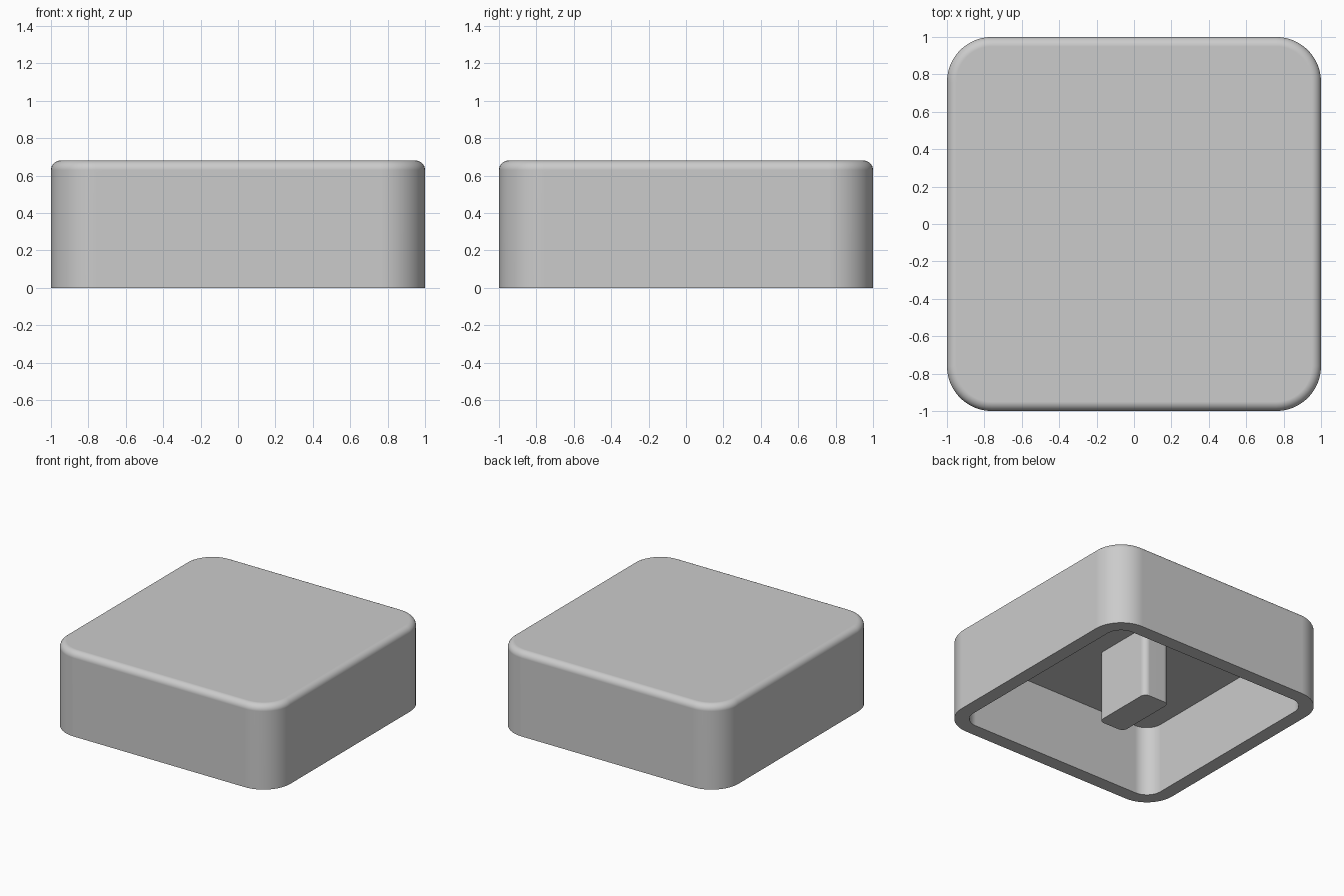
import bpy
import bmesh
from math import sin, cos, pi, radians

cube = bpy.data.objects.get("Cube")
if cube:
    bpy.data.objects.remove(cube, do_unlink=True)

HEIGHT, RADIUS, FILLET = 0.68, 0.24, 0.05
WALL, CEILING = 0.11, 0.565

grey = bpy.data.materials.new("plain grey")
grey.use_nodes = True
grey.diffuse_color = (0.6, 0.6, 0.6, 1)
grey.node_tree.nodes["Principled BSDF"].inputs["Base Color"].default_value = (0.6, 0.6, 0.6, 1)


def ring(bm, half_x, half_y, radius, z, steps=12):
    """Rounded rectangle of vertices, counter-clockwise."""
    verts = []
    for quarter, (sx, sy) in enumerate([(1, 1), (-1, 1), (-1, -1), (1, -1)]):
        for i in range(steps + 1):
            a = (quarter + i / steps) * pi / 2
            verts.append(bm.verts.new((sx * (half_x - radius) + radius * cos(a),
                                       sy * (half_y - radius) + radius * sin(a), z)))
    return verts


def skin(bm, rings):
    """Join successive rings with quads."""
    for low, high in zip(rings, rings[1:]):
        for i in range(len(low)):
            j = (i + 1) % len(low)
            bm.faces.new((low[i], low[j], high[j], high[i]))


def finish(bm, name):
    bmesh.ops.recalc_face_normals(bm, faces=bm.faces)
    mesh = bpy.data.meshes.new(name)
    bm.to_mesh(mesh)
    bm.free()
    obj = bpy.data.objects.new(name, mesh)
    bpy.context.collection.objects.link(obj)
    mesh.materials.append(grey)
    bpy.ops.object.select_all(action='DESELECT')
    obj.select_set(True)
    bpy.context.view_layer.objects.active = obj
    bpy.ops.object.shade_smooth_by_angle(angle=radians(30))
    # keep the large planes flat beside the fillets
    mod = obj.modifiers.new("flat planes", 'WEIGHTED_NORMAL')
    mod.keep_sharp = True
    return obj


# Hollow cap: inner ceiling, inner wall, rim, outer wall, rounded top edge
bm = bmesh.new()
inner = 1 - WALL
rings = [ring(bm, inner, inner, RADIUS - WALL, z) for z in (CEILING, 0)]
rings.append(ring(bm, 1, 1, RADIUS, 0))
for i in range(9):
    a = i / 8 * pi / 2
    inset = FILLET * (1 - cos(a))
    rings.append(ring(bm, 1 - inset, 1 - inset, RADIUS - inset,
                      HEIGHT - FILLET + FILLET * sin(a)))
skin(bm, rings)
bm.faces.new(rings[0])
bm.faces.new(rings[-1])
finish(bm, "cap_shell")

# Rectangular post under the ceiling
bm = bmesh.new()
rings = [ring(bm, 0.115, 0.26, 0.045, z, 6) for z in (0, CEILING + 0.02)]
skin(bm, rings)
bm.faces.new(rings[0])
bm.faces.new(rings[-1])
finish(bm, "center_post")
